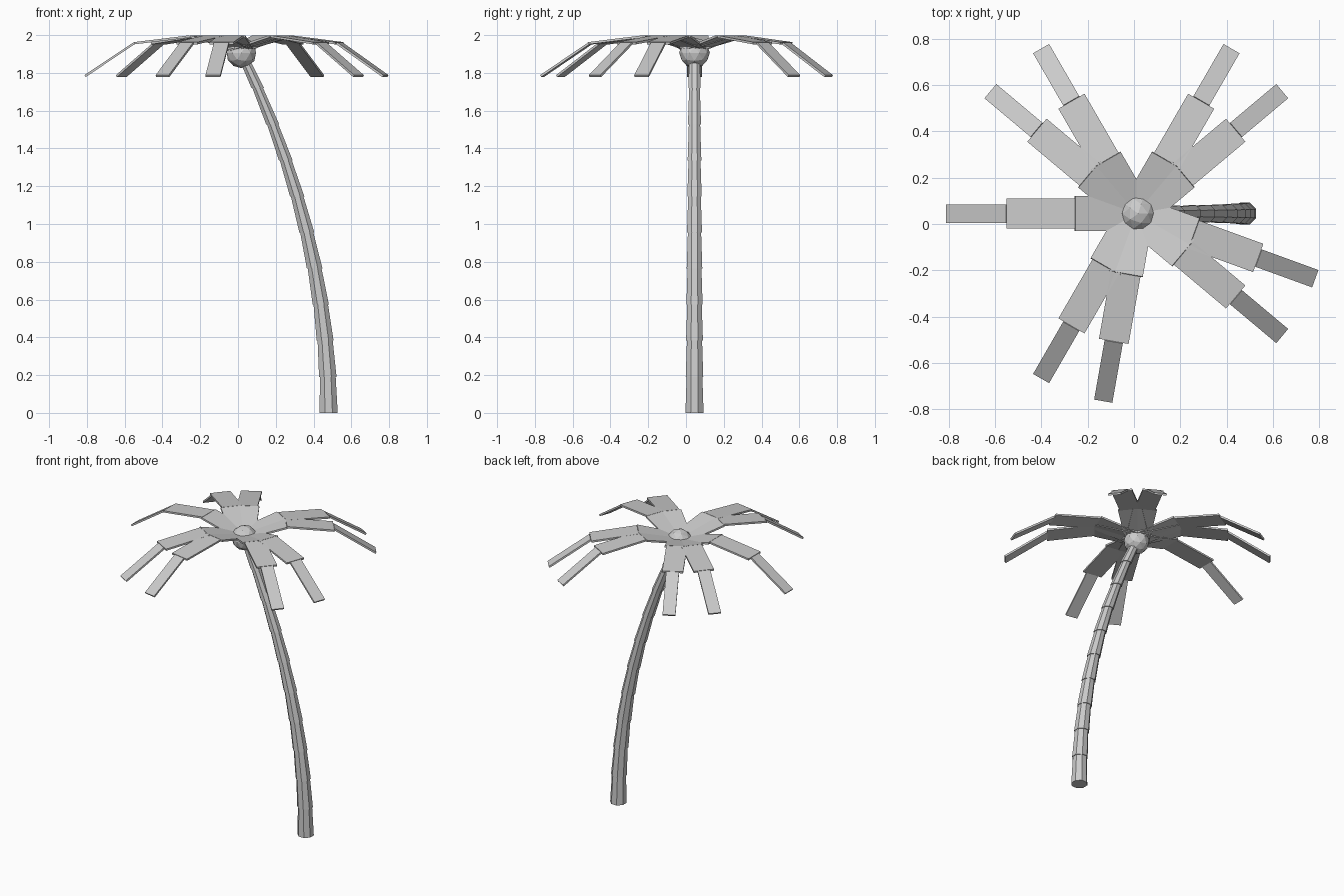
import bpy, bmesh
from math import cos, sin, pi, radians
from mathutils import Vector

if "Cube" in bpy.data.objects:
    bpy.data.objects.remove(bpy.data.objects["Cube"])

CX, CY = 0.01, 0.045      # crown centre


def make_object(name, bm):
    bmesh.ops.recalc_face_normals(bm, faces=bm.faces)
    mesh = bpy.data.meshes.new(name)
    bm.to_mesh(mesh)
    bm.free()
    ob = bpy.data.objects.new(name, mesh)
    bpy.context.collection.objects.link(ob)
    return ob


def add_prism(bm, lower, upper):
    """Closed solid between two matching loops of points."""
    a = [bm.verts.new(p) for p in lower]
    b = [bm.verts.new(p) for p in upper]
    n = len(a)
    bm.faces.new(a[::-1])
    bm.faces.new(b)
    for i in range(n):
        j = (i + 1) % n
        bm.faces.new((a[i], a[j], b[j], b[i]))


# Trunk: stacked eight-sided tapered segments along a parabola
def trunk_ring(z, r):
    x = 0.48 - 0.127 * z * z
    angles = [pi / 8 + i * pi / 4 for i in range(8)]
    return [(x + r * cos(a), CY + r * sin(a), z) for a in angles]


bm = bmesh.new()
SEGMENTS, STEP = 10, 0.191
for i in range(SEGMENTS):
    z0, z1 = i * STEP, (i + 1) * STEP
    add_prism(bm, trunk_ring(z0, 0.052 - 0.0095 * z0),
              trunk_ring(z1, 0.047 - 0.0095 * z1))
make_object("trunk", bm)

# Crown core: faceted ball under the leaves
bm = bmesh.new()
bmesh.ops.create_icosphere(bm, subdivisions=2, radius=0.081)
bmesh.ops.translate(bm, verts=bm.verts, vec=(CX + 0.008, CY, 1.906))
make_object("crown_core", bm)

# Leaves: three thin slabs each, narrowing and drooping outwards
LEAF_PATH = [(0.0, 1.925), (0.265, 1.993), (0.56, 1.957), (0.82, 1.783)]
HALF_WIDTHS = [0.075, 0.065, 0.04]
THICK = 0.006


def add_leaf(name, degrees):
    out = Vector((cos(radians(degrees)), sin(radians(degrees)), 0))
    side = Vector((-out.y, out.x, 0))
    up = Vector((0, 0, 1))
    base = Vector((CX, CY, 0))
    bm = bmesh.new()
    for k, w in enumerate(HALF_WIDTHS):
        p, q = [base + out * r + up * z for r, z in LEAF_PATH[k:k + 2]]
        n = (q - p).cross(side).normalized() * THICK
        offsets = [side * w + n, -side * w + n, -side * w - n, side * w - n]
        add_prism(bm, [p + o for o in offsets], [q + o for o in offsets])
    make_object(name, bm)


for i, deg in enumerate((180, 140, 120, 60, 40, -20, -40, -100, -120)):
    add_leaf(f"palm_leaf_{i + 1}", deg)
